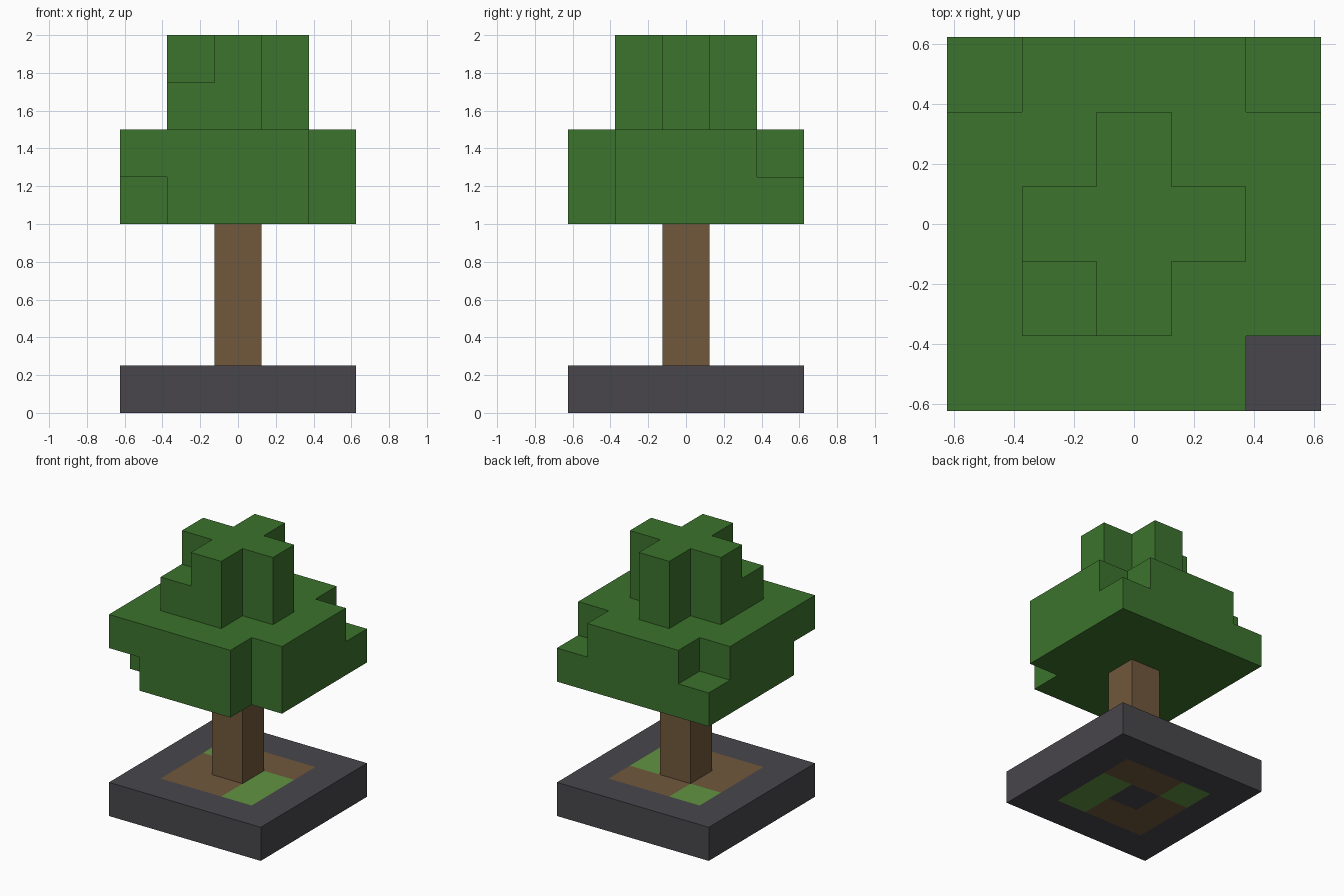
import bpy
import bmesh
from itertools import product
from mathutils import Vector

UNIT = 0.25  # size of one block

cube = bpy.data.objects.get("Cube")
if cube:
    bpy.data.objects.remove(cube, do_unlink=True)


def make_material(name, rgb):
    """Flat material from 0-255 display values, stored as linear."""
    linear = [((c / 255 + 0.055) / 1.055) ** 2.4 for c in rgb]
    mat = bpy.data.materials.new(name)
    mat.use_nodes = True
    mat.diffuse_color = (*linear, 1)
    mat.node_tree.nodes["Principled BSDF"].inputs["Base Color"].default_value = (*linear, 1)
    return mat


stone = make_material("dark_stone", (72, 70, 75))
wood = make_material("brown_wood", (113, 88, 60))
leaf = make_material("leaf_green", (60, 115, 45))
grass = make_material("grass_green", (98, 148, 66))


def build_blocks(name, cells, materials, pick=lambda cell, axis: 0):
    """Skin a set of unit blocks, keeping only the outer faces.

    Blocks are centred on integer x and y; layer z spans z to z + 1.
    """
    cells = set(cells)
    bm = bmesh.new()
    for cell in cells:
        centre = Vector(cell) + Vector((0, 0, 0.5))
        for axis, sign in product(range(3), (-1, 1)):
            normal = Vector([sign * (i == axis) for i in range(3)])
            neighbour = tuple(int(v) for v in Vector(cell) + normal)
            if neighbour in cells:
                continue
            u = Vector([float(i == (axis + 1) % 3) for i in range(3)])
            v = normal.cross(u)
            corners = [u + v, v - u, -u - v, u - v]
            face = bm.faces.new(
                [bm.verts.new((centre + (normal + c) / 2) * UNIT) for c in corners])
            face.material_index = pick(cell, axis)
    bmesh.ops.remove_doubles(bm, verts=bm.verts, dist=0.001)
    mesh = bpy.data.meshes.new(name)
    bm.to_mesh(mesh)
    bm.free()
    for mat in materials:
        mesh.materials.append(mat)
    obj = bpy.data.objects.new(name, mesh)
    bpy.context.collection.objects.link(obj)
    return obj


def slab(radius, layers):
    span = range(-radius, radius + 1)
    return set(product(span, span, layers))


# Base: stone rim around a bed of soil with grass patches
def ground_colour(cell, axis):
    x, y, _ = cell
    if axis != 2 or max(abs(x), abs(y)) != 1:
        return 0
    return 2 if (x, y) in {(1, -1), (1, 0), (-1, 1)} else 1


build_blocks("base", slab(2, [0]), [stone, wood, grass], ground_colour)

# Trunk
build_blocks("trunk", slab(0, range(1, 4)), [wood])

# Lower canopy with nibbled corners, then the cross-shaped crown with one low step
canopy = slab(2, (4, 5)) - {(2, -2, 4), (2, -2, 5), (-2, -2, 4), (2, 2, 5), (-2, 2, 5)}
crown = {c for c in slab(1, (6, 7)) if c[0] * c[1] == 0} | {(-1, -1, 6)}
build_blocks("leaves", canopy | crown, [leaf])
